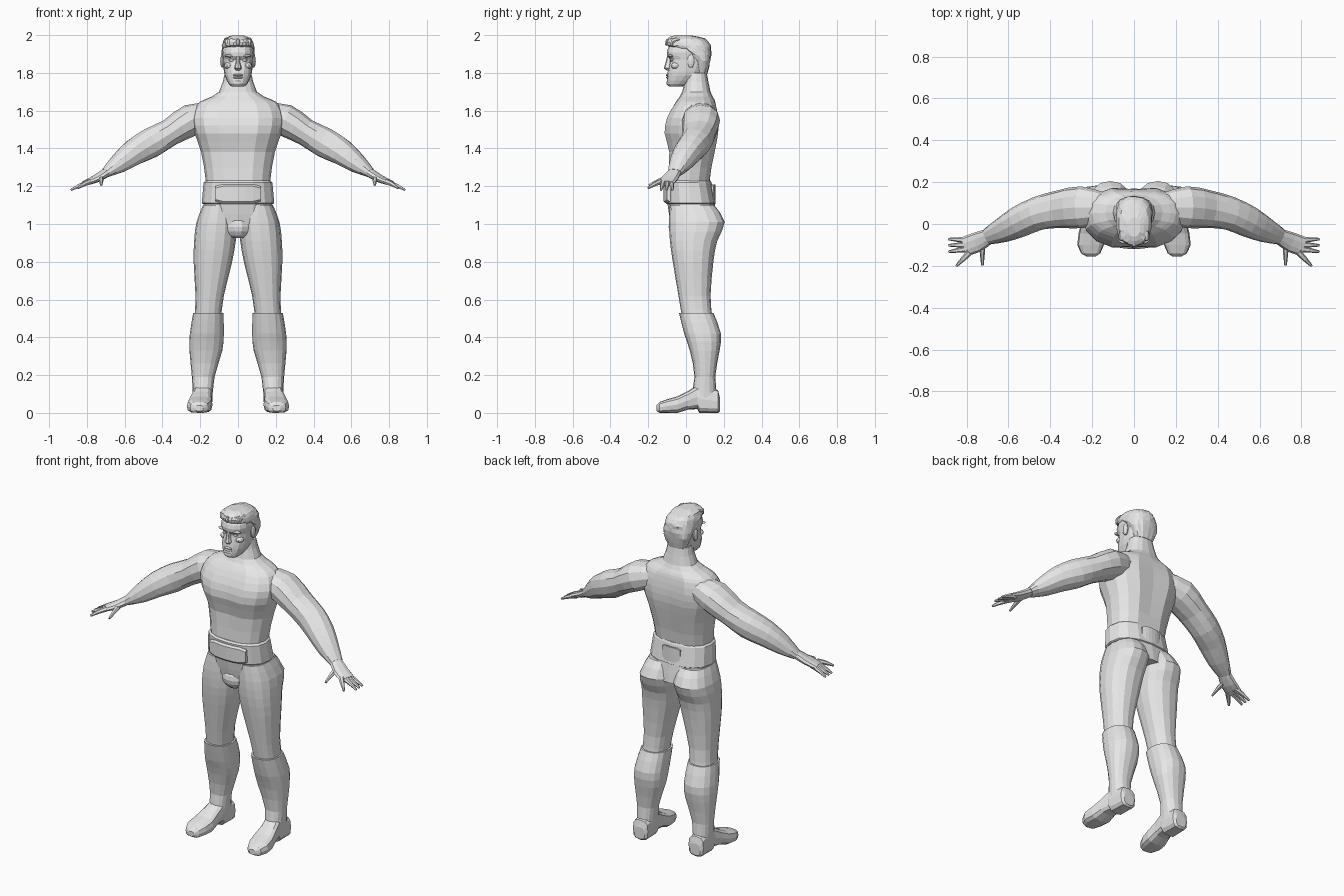
import bpy, bmesh, random
from math import cos, sin, pi
from mathutils import Vector

random.seed(4)
cube = bpy.data.objects.get("Cube")
if cube:
    bpy.data.objects.remove(cube, do_unlink=True)

grey = bpy.data.materials.new("plain_grey")
grey.use_nodes = True
grey.diffuse_color = (0.8, 0.8, 0.8, 1)
shader = grey.node_tree.nodes["Principled BSDF"]
shader.inputs["Base Color"].default_value = grey.diffuse_color


def outline(sides, square):
    """Unit circle, squared off as the exponent drops below one."""
    def bend(value):
        return abs(value) ** square * (1 if value >= 0 else -1)
    angles = [2 * pi * i / sides for i in range(sides)]
    return [(bend(cos(a)), bend(sin(a))) for a in angles]


def level(z, half, front, back, x=0, sides=16, square=.85, groove=0):
    """Horizontal cross-section; groove dents it along the midline."""
    middle, depth = (front + back) / 2, (back - front) / 2
    ring = []
    for u, v in outline(sides, square):
        dent = 1 - groove if abs(u) < .01 else 1
        ring.append(Vector((x + u * half, middle + v * depth * dent, z)))
    return ring


def upright(y, x, half, bottom, top):
    """Vertical cross-section facing front, used along the foot."""
    middle, height = (bottom + top) / 2, (top - bottom) / 2
    return [Vector((x + u * half, y, middle + v * height)) for u, v in outline(12, .65)]


def refine(rings):
    """Add a smoothly curved ring between each neighbouring pair."""
    result = [rings[0]]
    last = len(rings) - 1
    for i in range(last):
        near, far = rings[max(i - 1, 0)], rings[min(i + 2, last)]
        result.append([((b + c) * 9 - a - d) / 16
                       for a, b, c, d in zip(near, rings[i], rings[i + 1], far)])
        result.append(rings[i + 1])
    return result


def loft(name, rings, mirror=False):
    """Skin a list of equal rings and cap both ends."""
    bm = bmesh.new()
    rows = [[bm.verts.new(point) for point in ring] for ring in rings]
    for low, high in zip(rows, rows[1:]):
        for i in range(len(low)):
            bm.faces.new((low[i - 1], low[i], high[i], high[i - 1]))
    bm.faces.new(rows[0])
    bm.faces.new(rows[-1])
    bmesh.ops.recalc_face_normals(bm, faces=bm.faces)
    mesh = bpy.data.meshes.new(name)
    bm.to_mesh(mesh)
    bm.free()
    mesh.materials.append(grey)
    obj = bpy.data.objects.new(name, mesh)
    bpy.context.collection.objects.link(obj)
    if mirror:
        obj.modifiers.new("mirror", 'MIRROR').use_mirror_merge = False


def joint(x, y, z, wide, thick):
    return Vector((x, y, z)), wide, thick


def limb(name, joints, sides=6, mirror=True):
    """Tube through joints, each with its own width and thickness."""
    rings = []
    for i, (centre, wide, thick) in enumerate(joints):
        after, before = joints[min(i + 1, len(joints) - 1)], joints[max(i - 1, 0)]
        along = (after[0] - before[0]).normalized()
        across = along.cross(Vector((0, 0, 1))).normalized()
        up = across.cross(along)
        rings.append([centre + across * u * wide + up * v * thick for u, v in outline(sides, .9)])
    loft(name, refine(rings), mirror)


def blob(name, centre, size, mirror=False):
    """Faceted ellipsoid."""
    x, y, z = centre
    wide, deep, tall = size
    tilts = [pi * k / 8 for k in range(1, 8)]
    loft(name, [level(z=z - tall * cos(t), half=wide * sin(t), front=y - deep * sin(t),
                      back=y + deep * sin(t), x=x, sides=10, square=1) for t in tilts], mirror)


def plate(name, y, half, bottom, top, bow):
    """Bowed upright plate with bevelled ends."""
    rings = []
    middle, thick = (bottom + top) / 2, .01
    for k in range(7):
        t = k / 3 - 1
        tall = (top - bottom) / 2 * (1 if abs(t) < 1 else .8)
        corners = [(-thick, .01 - tall), (-thick, tall - .01), (0, tall),
                   (thick, tall), (thick, -tall), (0, -tall)]
        rings.append([Vector((t * half, y + bow * t * t + dy, middle + dz)) for dy, dz in corners])
    loft(name, rings)


# Torso and neck
loft("torso", refine([
    level(z=1, half=.19, front=-.08, back=.17),
    level(z=1.12, half=.18, front=-.1, back=.15),
    level(z=1.22, half=.17, front=-.1, back=.13, groove=.05),
    level(z=1.38, half=.195, front=-.097, back=.16, groove=.1),
    level(z=1.48, half=.23, front=-.123, back=.18, groove=.1),
    level(z=1.56, half=.245, front=-.11, back=.18, groove=.1),
    level(z=1.63, half=.22, front=-.07, back=.165, groove=.06),
    level(z=1.66, half=.175, front=-.045, back=.15),
    level(z=1.7, half=.1, front=-.02, back=.13),
    level(z=1.8, half=.07, front=0, back=.11)]))

# Belt with front and back plates
loft("belt", [
    level(z=1.105, half=.185, front=-.1, back=.15),
    level(z=1.11, half=.192, front=-.106, back=.158),
    level(z=1.22, half=.182, front=-.108, back=.135),
    level(z=1.23, half=.17, front=-.1, back=.13)])
plate("belt_front_plate", y=-.11, half=.12, bottom=1.11, top=1.21, bow=.02)
plate("belt_back_plate", y=.145, half=.06, bottom=1.12, top=1.21, bow=-.01)
blob("groin", centre=(0, -.035, .985), size=(.07, .06, .065))

# Legs
loft("leg", refine([
    level(z=1.1, x=.1, half=.085, front=-.085, back=.15),
    level(z=1.01, x=.113, half=.107, front=-.09, back=.205),
    level(z=.91, x=.122, half=.11, front=-.085, back=.165),
    level(z=.8, x=.133, half=.102, front=-.07, back=.145),
    level(z=.62, x=.15, half=.075, front=-.04, back=.13),
    level(z=.5, x=.16, half=.07, front=-.02, back=.14)]), mirror=True)

# Boot shafts, wider than the knee at the cuff
loft("boot_shaft", refine([
    level(z=.53, x=.157, half=.08, front=-.037, back=.145),
    level(z=.42, x=.165, half=.09, front=-.01, back=.185),
    level(z=.33, x=.17, half=.087, front=.02, back=.178),
    level(z=.19, x=.184, half=.06, front=.045, back=.155),
    level(z=.06, x=.187, half=.05, front=.02, back=.17)]), mirror=True)

# Boot feet, from heel to toe
loft("boot_foot", [
    upright(y=.18, x=.186, half=.035, bottom=.01, top=.08),
    upright(y=.17, x=.186, half=.05, bottom=0, top=.12),
    upright(y=.07, x=.188, half=.052, bottom=0, top=.15),
    upright(y=.06, x=.188, half=.051, bottom=.02, top=.148),
    upright(y=.01, x=.195, half=.056, bottom=.017, top=.115),
    upright(y=-.045, x=.2, half=.065, bottom=0, top=.088),
    upright(y=-.1, x=.207, half=.064, bottom=0, top=.072),
    upright(y=-.14, x=.207, half=.046, bottom=0, top=.058),
    upright(y=-.156, x=.205, half=.02, bottom=.01, top=.04)], mirror=True)

# Arms
limb("arm", [
    joint(x=.13, y=.075, z=1.585, wide=.07, thick=.06),
    joint(x=.25, y=.08, z=1.55, wide=.1, thick=.085),
    joint(x=.36, y=.07, z=1.485, wide=.09, thick=.072),
    joint(x=.46, y=.05, z=1.43, wide=.08, thick=.08),
    joint(x=.55, y=.01, z=1.38, wide=.075, thick=.07),
    joint(x=.63, y=-.03, z=1.32, wide=.06, thick=.052),
    joint(x=.7, y=-.06, z=1.27, wide=.04, thick=.025)], sides=12)

# Hands, with fingers spreading from the end of the palm
limb("palm", [
    joint(x=.69, y=-.057, z=1.277, wide=.036, thick=.024),
    joint(x=.75, y=-.087, z=1.24, wide=.048, thick=.02),
    joint(x=.81, y=-.108, z=1.216, wide=.046, thick=.013)], sides=10)


def finger(name, root, tip):
    root, tip = Vector(root), Vector(tip)
    knuckle = root.lerp(tip, .5) + Vector((0, 0, .004))
    limb(name, [(root, .015, .015), (knuckle, .012, .012), (tip, .006, .006)])


finger("index_finger", root=(.785, -.135, 1.224), tip=(.848, -.2, 1.19))
finger("thumb", root=(.725, -.088, 1.248), tip=(.724, -.197, 1.205))
for k, label in enumerate(("middle", "ring", "little")):
    finger(label + "_finger", root=(.785, -.118 + k * .02, 1.222),
           tip=(.885, -.132 + k * .03, 1.18))

# Head
loft("head", refine([
    level(z=1.727, half=.03, front=-.085, back=-.03),
    level(z=1.74, half=.048, front=-.1, back=.02),
    level(z=1.785, half=.07, front=-.1, back=.085),
    level(z=1.83, half=.077, front=-.092, back=.11),
    level(z=1.87, half=.08, front=-.085, back=.12),
    level(z=1.89, half=.082, front=-.1, back=.12),
    level(z=1.93, half=.082, front=-.096, back=.125),
    level(z=1.985, half=.045, front=-.05, back=.08)]))

# Face
loft("nose", [
    level(z=1.812, half=.012, front=-.1, back=-.07, sides=8),
    level(z=1.825, half=.02, front=-.118, back=-.07, sides=8),
    level(z=1.85, half=.012, front=-.11, back=-.07, sides=8),
    level(z=1.89, half=.01, front=-.1, back=-.07, sides=8)])
for label, z in (("lower_lip", 1.775), ("upper_lip", 1.788)):
    blob(label, centre=(0, -.093, z), size=(.028, .014, .007))
blob("chin", centre=(0, -.085, 1.747), size=(.03, .02, .018))
blob("eye", centre=(.034, -.073, 1.867), size=(.016, .012, .008), mirror=True)
blob("brow", centre=(.038, -.08, 1.89), size=(.035, .016, .008), mirror=True)
blob("cheekbone", centre=(.05, -.055, 1.838), size=(.024, .026, .018), mirror=True)
blob("ear", centre=(.082, .026, 1.862), size=(.012, .02, .036), mirror=True)

# Swept hair with a rough surface
hair = refine([
    level(z=1.795, half=.056, front=.05, back=.113, sides=28),
    level(z=1.865, half=.083, front=.035, back=.13, sides=28),
    level(z=1.92, half=.086, front=-.05, back=.133, sides=28),
    level(z=1.945, half=.085, front=-.1, back=.13, sides=28),
    level(z=1.98, half=.07, front=-.1, back=.1, sides=28),
    level(z=1.998, half=.03, front=-.06, back=.03, sides=28)])
for ring in hair[1:-1]:
    for point in ring:
        point += Vector([random.uniform(-.003, .003) for axis in "xyz"])
loft("hair", hair)

# Locks along the hairline
for k in range(-3, 4):
    x, y = k * .02, -.098 + abs(k) * .01
    limb("front_lock", [(Vector((x, y + .035, 1.978)), .012, .01), (Vector((x, y, 1.968)), .013, .014),
                        (Vector((x, y - .008, 1.945)), .006, .006)], mirror=False)
